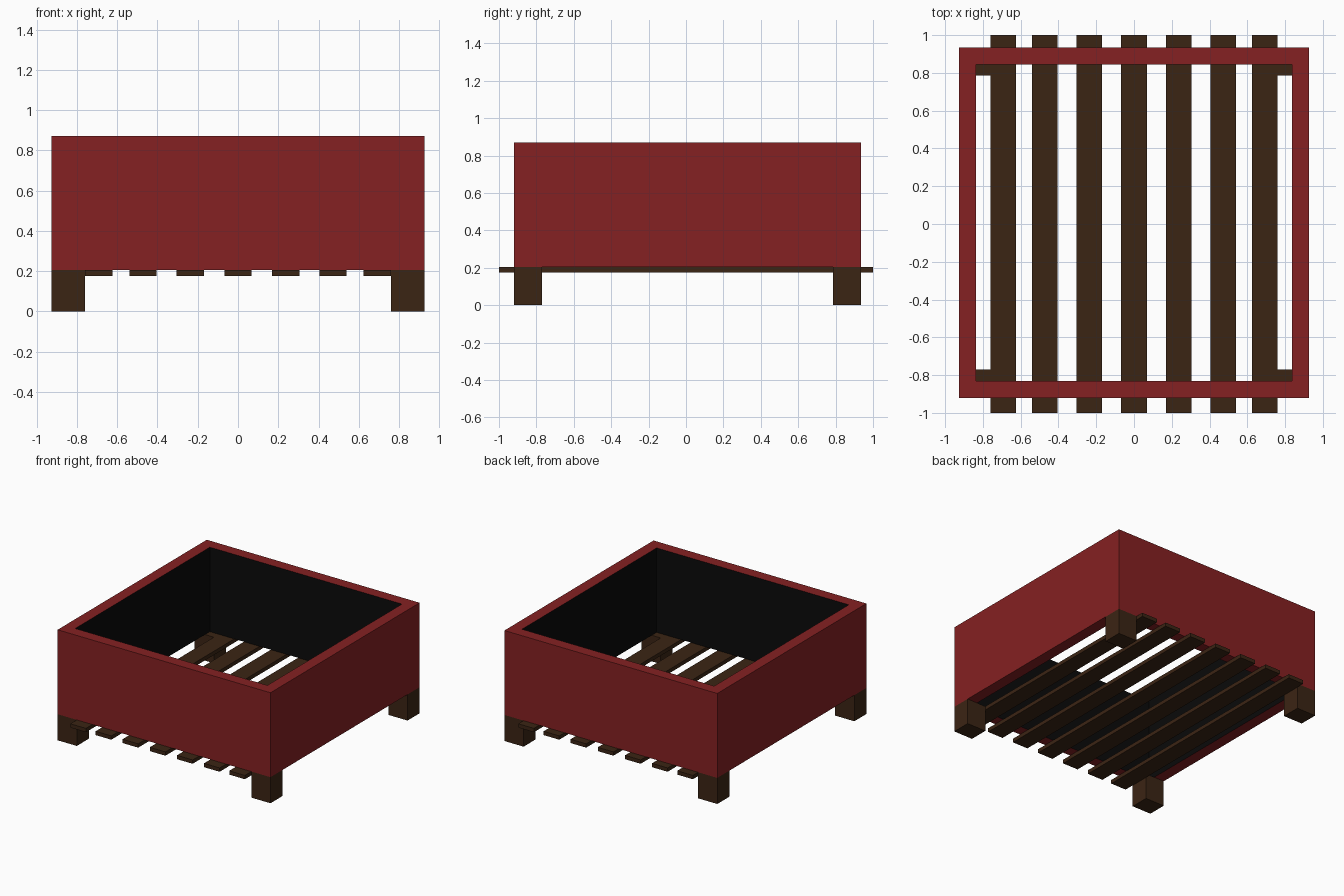
import bpy, bmesh

if "Cube" in bpy.data.objects:
    bpy.data.objects.remove(bpy.data.objects["Cube"])


def material(name, color):
    m = bpy.data.materials.new(name)
    m.diffuse_color = (*color, 1)
    m.use_nodes = True
    m.node_tree.nodes["Principled BSDF"].inputs["Base Color"].default_value = m.diffuse_color
    return m


RED = material("red_paint", (0.235, 0.015, 0.016))
WOOD = material("dark_wood", (0.044, 0.018, 0.007))
BLACK = material("black_lining", (0.003, 0.003, 0.003))


def add_object(name, bm, mats):
    bmesh.ops.recalc_face_normals(bm, faces=bm.faces)
    mesh = bpy.data.meshes.new(name)
    bm.to_mesh(mesh)
    bm.free()
    for m in mats:
        mesh.materials.append(m)
    ob = bpy.data.objects.new(name, mesh)
    bpy.context.collection.objects.link(ob)
    return ob


def box(name, x0, x1, y0, y1, z0, z1, mat):
    bm = bmesh.new()
    bmesh.ops.create_cube(bm, size=1)
    for v in bm.verts:
        v.co.x = x1 if v.co.x > 0 else x0
        v.co.y = y1 if v.co.y > 0 else y0
        v.co.z = z1 if v.co.z > 0 else z0
    return add_object(name, bm, [mat])


X, Y0, Y1 = 0.927, -0.92, 0.935      # outer footprint of the box
WALL = 0.09
BASE, TOP = 0.205, 0.87

# Open box walls: a rectangular ring with a black inner lining
bm = bmesh.new()


def ring(inset, z):
    x, y0, y1 = X - inset, Y0 + inset, Y1 - inset
    return [bm.verts.new((a, b, z)) for a, b in ((-x, y0), (x, y0), (x, y1), (-x, y1))]


loops = [ring(0, BASE), ring(0, TOP), ring(WALL, TOP), ring(WALL, BASE)]
for k in range(4):
    a, b = loops[k], loops[(k + 1) % 4]
    for i in range(4):
        j = (i + 1) % 4
        f = bm.faces.new((a[i], a[j], b[j], b[i]))
        f.material_index = 1 if k == 2 else 0
add_object("box_walls", bm, [RED, BLACK])

# Corner legs
LEG_X, LEG_Y = 0.167, 0.15
for side, x0 in (("left", -X), ("right", X - LEG_X)):
    for end, y0 in (("front", Y0), ("back", Y1 - LEG_Y)):
        box(f"{end}_{side}_leg", x0, x0 + LEG_X, y0, y0 + LEG_Y, 0, BASE, WOOD)

# Floor slats running front to back, overhanging the walls
for i, x in enumerate((-0.692, -0.472, -0.237, 0, 0.237, 0.472, 0.692)):
    box(f"floor_slat_{i + 1}", x - 0.068, x + 0.068, -1, 1, 0.175, BASE, WOOD)
